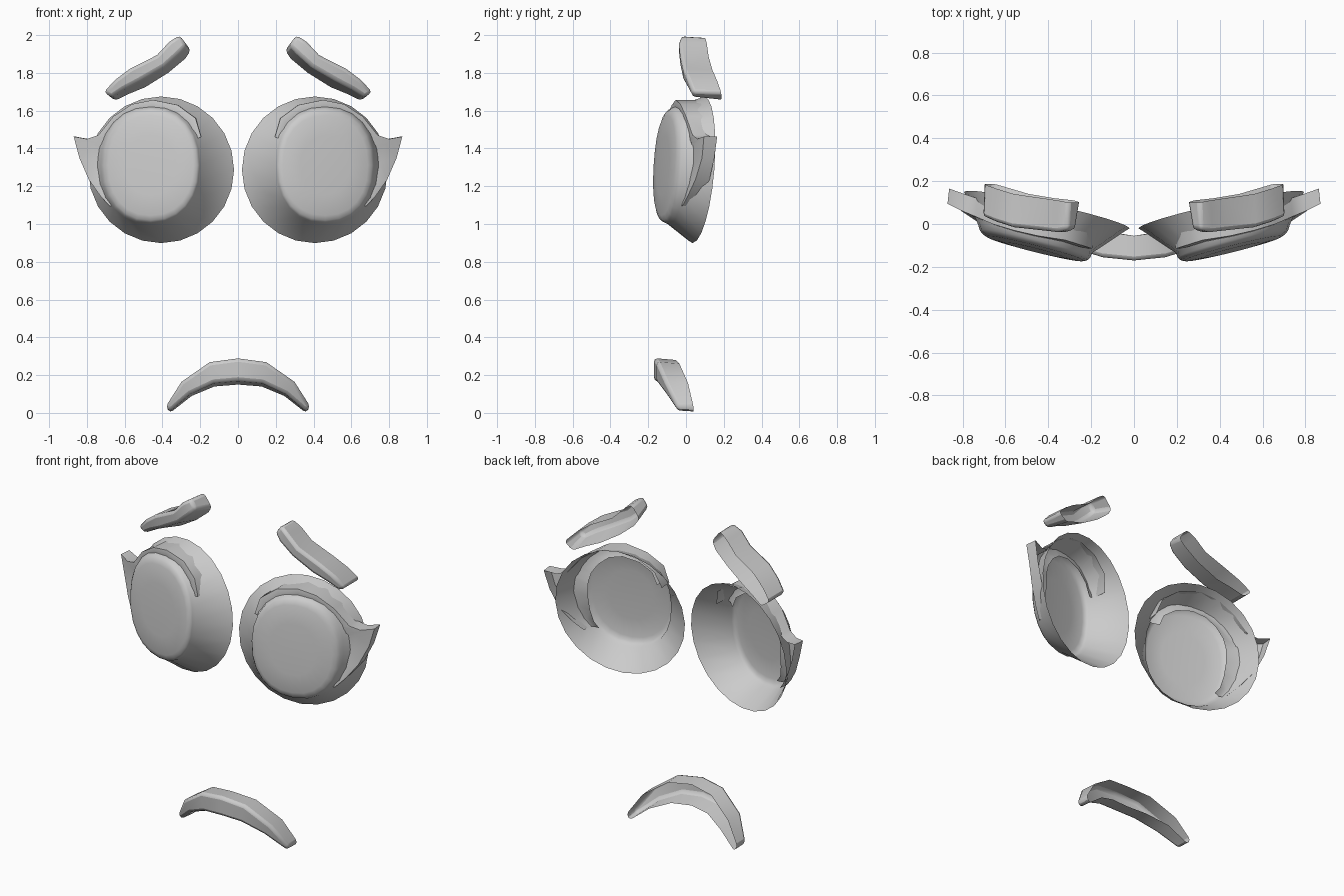
import bpy, bmesh
from math import cos, sin, pi, copysign
from mathutils import Vector

if "Cube" in bpy.data.objects:
    bpy.data.objects.remove(bpy.data.objects["Cube"])


def finish(name, bm, angle, bevel=0):
    """Turn a right-hand half into a smooth, mirrored object."""
    bmesh.ops.recalc_face_normals(bm, faces=bm.faces[:])
    me = bpy.data.meshes.new(name)
    bm.to_mesh(me)
    bm.free()
    ob = bpy.data.objects.new(name, me)
    bpy.context.collection.objects.link(ob)
    m = ob.modifiers.new("mirror", 'MIRROR')
    m.use_clip = True
    if bevel:
        b = ob.modifiers.new("bevel", 'BEVEL')
        b.width, b.segments, b.limit_method, b.angle_limit = bevel, 2, 'ANGLE', 0.7
    bpy.ops.object.select_all(action='DESELECT')
    ob.select_set(True)
    bpy.context.view_layer.objects.active = ob
    bpy.ops.object.shade_smooth_by_angle(angle=angle)
    return ob


def loft(rows, closed=False):
    """Skin consecutive rows of points with quads."""
    bm = bmesh.new()
    vs = [[bm.verts.new(p) for p in r] for r in rows]
    n = len(rows[0])
    for a, b in zip(vs, vs[1:]):
        for i in range(n if closed else n - 1):
            j = (i + 1) % n
            bm.faces.new((a[i], a[j], b[j], b[i]))
    return bm, vs


# Eye: open-backed cup with a wide tilted rim and a slightly domed front
def disc_ring(scale, y, n=24):
    pts = []
    for i in range(n):
        t = 2 * pi * i / n
        c, s = cos(t), sin(t)
        dx = 0.265 * scale * copysign(abs(c) ** 0.9, c)
        dz = 0.312 * scale * copysign(abs(s) ** 0.9, s)
        pts.append((0.462 + dx, y + 0.25 * dx + 0.06 * dz, 1.31 + dz))
    return pts


rim = []
for i in range(24):
    t = 2 * pi * i / 24
    dx, dz = 0.386 * cos(t), 0.388 * sin(t)
    rim.append((0.407 + dx, 0.065 + 0.22 * dx + 0.08 * dz, 1.287 + dz))
bm, vs = loft([rim, disc_ring(1, -0.07), disc_ring(0.975, -0.092),
               disc_ring(0.93, -0.106), disc_ring(0.85, -0.115),
               disc_ring(0.5, -0.122)], True)
bm.faces.new(vs[-1])
finish("eye", bm, 0.7)


# Eyelid: band hugging the upper and outer eye, flaring into a pointed wing
# outer x, outer z, inner x, inner z, outer front y, inner front y, back y
lid = [
    (.195, 1.46, .26, 1.44, -.115, -.085, -.03),
    (.225, 1.56, .29, 1.51, -.105, -.080, .00),
    (.32, 1.63, .36, 1.56, -.075, -.060, .03),
    (.45, 1.657, .46, 1.58, -.055, -.035, .06),
    (.56, 1.635, .54, 1.56, -.030, -.015, .08),
    (.66, 1.57, .60, 1.51, .000, .005, .10),
    (.74, 1.47, .64, 1.45, .035, .015, .12),
    (.80, 1.45, .655, 1.40, .060, .020, .14),
    (.87, 1.463, .66, 1.37, .095, .020, .165),
    (.84, 1.35, .66, 1.30, .085, .020, .15),
    (.79, 1.235, .655, 1.21, .050, .005, .125),
    (.73, 1.15, .64, 1.14, .010, -.010, .08),
    (.68, 1.095, .61, 1.10, -.020, -.020, .04),
]
rows = []
for xo, zo, xi, zi, yo, yi, yb in lid:
    o, i = Vector((xo, yo, zo)), Vector((xi, yi, zi))
    mid = o.lerp(i, 0.45) + Vector((0, -0.012, 0))
    rows.append([i, mid, o, Vector((xo - 0.008, yb, zo))])
bm, vs = loft(rows)
finish("eyelid", bm, 0.9)


# Brow and mouth: open-backed channels given by top and bottom edges
def channel(name, stations, low, back_top, cap_start):
    rows = []
    for xt, zt, xb, zb, yf, yb in stations:
        def at(f, y):
            return (xb + (xt - xb) * f, y, zb + (zt - zb) * f)
        rows.append([at(back_top, yb), at(1, yf), at(low, yf), at(0, yb)])
    bm, vs = loft(rows)
    bm.faces.new(vs[-1])
    if cap_start:
        bm.faces.new(vs[0])
    return finish(name, bm, 0.9, 0.018)


channel("eyebrow", [
    (.31, 2.0, .25, 1.92, -.025, .10),
    (.365, 1.965, .28, 1.875, -.038, .11),
    (.43, 1.895, .37, 1.80, -.03, .12),
    (.57, 1.825, .49, 1.725, -.015, .14),
    (.65, 1.765, .575, 1.69, .01, .165),
    (.71, 1.70, .65, 1.653, .035, .187),
], 0.35, 0.9, True)

channel("mouth", [
    (0, .29, 0, .15, -.17, -.055),
    (.15, .27, .125, .14, -.155, -.035),
    (.30, .165, .245, .09, -.11, .01),
    (.382, .035, .36, .0, -.045, .04),
], 0.15, 0.93, False)
